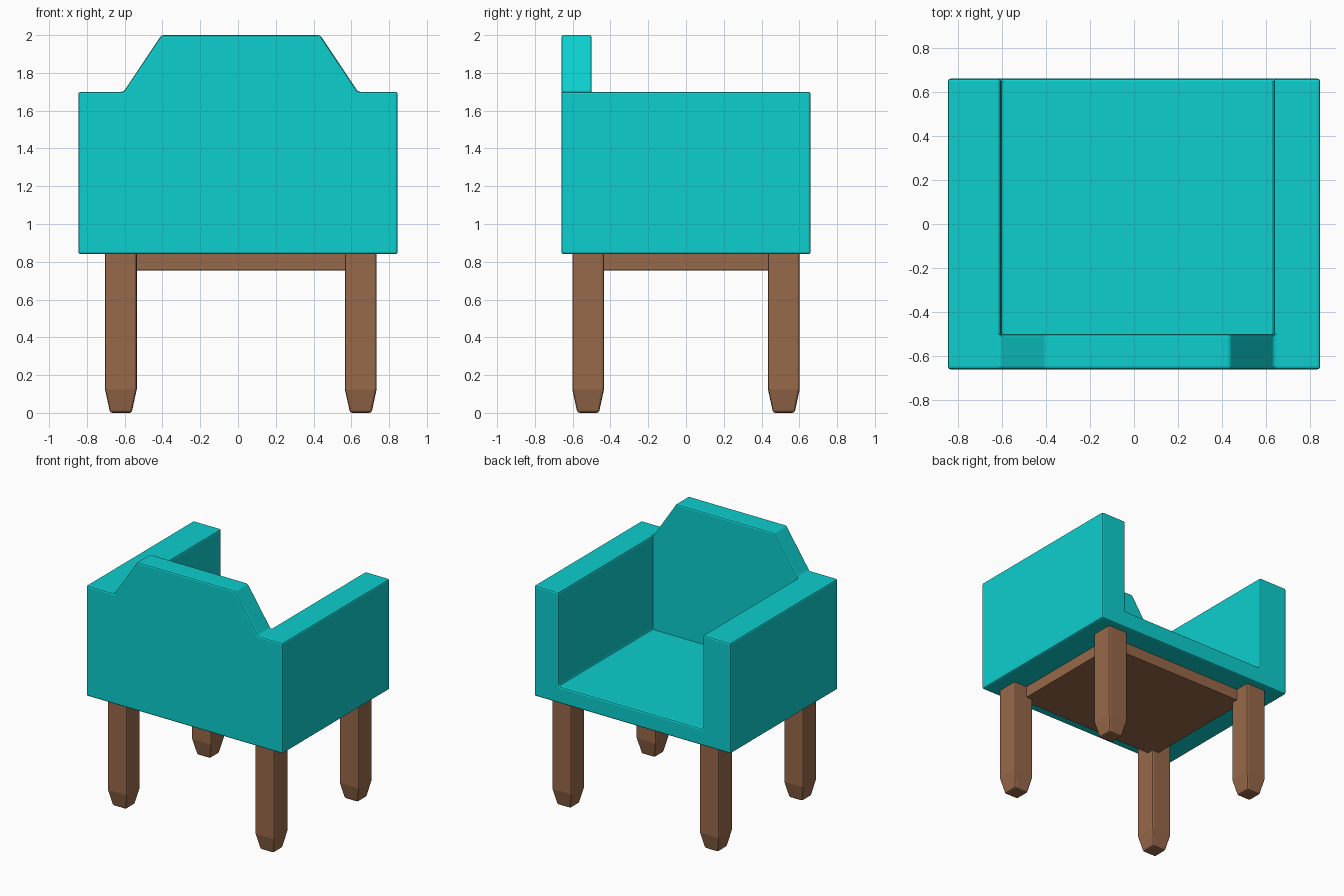
import bpy, bmesh
from mathutils import Vector

if "Cube" in bpy.data.objects:
    bpy.data.objects.remove(bpy.data.objects["Cube"])


def material(name, rgb):
    m = bpy.data.materials.new(name)
    m.diffuse_color = (*rgb, 1)
    m.use_nodes = True
    m.node_tree.nodes["Principled BSDF"].inputs["Base Color"].default_value = m.diffuse_color
    return m


FABRIC = material("teal_fabric", (0.004, 0.62, 0.62))
WOOD = material("brown_wood", (0.31, 0.14, 0.068))


def finish(bm, name, mat, bevel):
    bmesh.ops.delete(bm, geom=[e for e in bm.edges if not e.link_faces], context='EDGES')
    bmesh.ops.dissolve_limit(bm, angle_limit=0.01, verts=bm.verts[:], edges=bm.edges[:])
    bmesh.ops.recalc_face_normals(bm, faces=bm.faces[:])
    me = bpy.data.meshes.new(name)
    bm.to_mesh(me)
    bm.free()
    ob = bpy.data.objects.new(name, me)
    bpy.context.collection.objects.link(ob)
    me.materials.append(mat)
    mod = ob.modifiers.new("soft_edges", 'BEVEL')
    mod.width = bevel
    mod.segments = 2
    mod.limit_method = 'ANGLE'
    mod.angle_limit = 0.4
    return ob


def extrude(bm, faces, dy):
    out = bmesh.ops.extrude_face_region(bm, geom=faces)["geom"]
    verts = [g for g in out if isinstance(g, bmesh.types.BMVert)]
    bmesh.ops.translate(bm, verts=verts, vec=(0, dy, 0))
    return [g for g in out if isinstance(g, bmesh.types.BMFace)]


# Upholstered body: back panel silhouette, then seat and arms pulled forward from it
bm = bmesh.new()
xs = [-0.845, -0.605, 0.635, 0.845]
zs = [0.84, 0.97, 1.70]
grid = [[bm.verts.new((x, -0.66, z)) for x in xs] for z in zs]
for r in range(2):
    for c in range(3):
        bm.faces.new((grid[r][c], grid[r][c + 1], grid[r + 1][c + 1], grid[r + 1][c]))
crest = [bm.verts.new((x, -0.66, 2.0)) for x in (0.435, -0.405)]
bm.faces.new((grid[2][1], grid[2][2], *crest))
front = extrude(bm, bm.faces[:], 0.16)


def in_seat_or_arm(f):
    c = f.calc_center_median()
    return c.z < 0.97 or (c.z < 1.7 and not -0.6 < c.x < 0.63)


extrude(bm, [f for f in front if in_seat_or_arm(f)], 1.16)
finish(bm, "upholstered_body", FABRIC, 0.012)

# Wooden base panel under the seat
bm = bmesh.new()
bmesh.ops.create_cube(bm, size=1)
for v in bm.verts:
    v.co = Vector((v.co.x * 1.22 + 0.015, v.co.y * 0.98, v.co.z * 0.095 + 0.8025))
finish(bm, "base_panel", WOOD, 0.004)


# Four square legs with tapered feet
def leg(name, cx, cy):
    bm = bmesh.new()
    rings = []
    for z, h in ((0, 0.057), (0.125, 0.084), (0.86, 0.084)):
        rings.append([bm.verts.new((cx + sx * h, cy + sy * h, z))
                      for sx, sy in ((-1, -1), (1, -1), (1, 1), (-1, 1))])
    for a, b in zip(rings, rings[1:]):
        for i in range(4):
            j = (i + 1) % 4
            bm.faces.new((a[i], a[j], b[j], b[i]))
    bm.faces.new(rings[0][::-1])
    bm.faces.new(rings[-1])
    finish(bm, name, WOOD, 0.012).modifiers[0].angle_limit = 0.6


for side, x in (("left", -0.62), ("right", 0.65)):
    for end, y in (("rear", -0.518), ("front", 0.518)):
        leg(f"{end}_{side}_leg", x, y)
